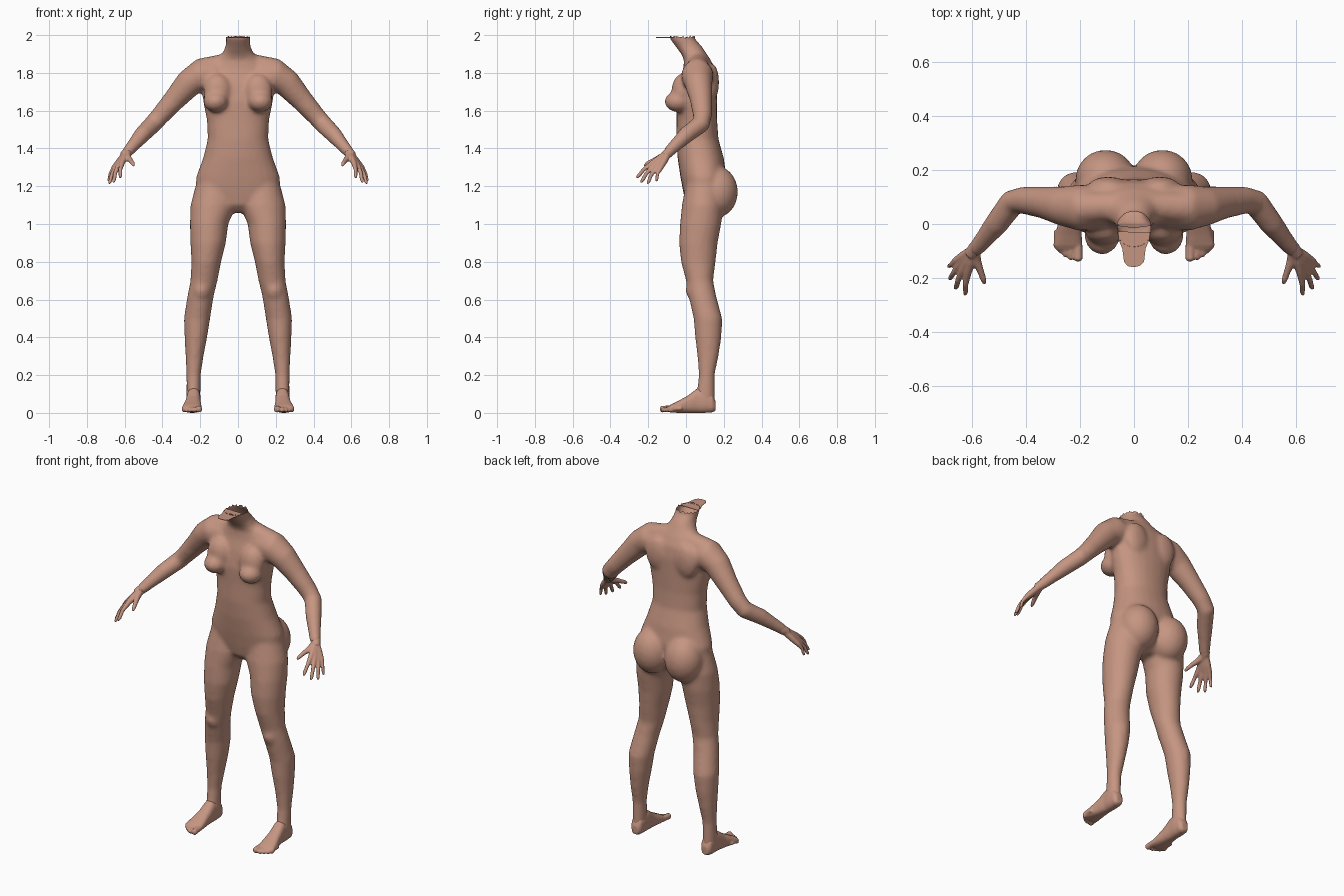
import bpy, bmesh, math, random
from mathutils import Vector, Matrix

random.seed(4)
cube = bpy.data.objects.get("Cube")
if cube:
    bpy.data.objects.remove(cube)

skin = bpy.data.materials.new("skin")
skin.use_nodes = True
tone = (0.56, 0.30, 0.22, 1)
skin.diffuse_color = tone
bsdf = skin.node_tree.nodes["Principled BSDF"]
bsdf.inputs["Base Color"].default_value = tone
bsdf.inputs["Roughness"].default_value = 0.8
SIDES = 24


def bridge(bm, rings):
    """Join rings of points into a closed skin."""
    loops = [[bm.verts.new(p) for p in ring] for ring in rings]
    for a, b in zip(loops, loops[1:]):
        for i in range(SIDES):
            j = (i + 1) % SIDES
            bm.faces.new((a[i], a[j], b[j], b[i]))
    bm.faces.new(loops[0])
    bm.faces.new(loops[-1])


def oval(centre, u, v, power=2.0):
    pts = []
    for i in range(SIDES):
        t = math.tau * i / SIDES
        c, s = math.cos(t), math.sin(t)
        c = math.copysign(abs(c) ** (2 / power), c)
        s = math.copysign(abs(s) ** (2 / power), s)
        pts.append(centre + u * c + v * s)
    return pts


def column(bm, rows, side=1, power=2.0):
    """Upright loft: z, centre x, half width, front y, back y."""
    bridge(bm, [oval(Vector((side * x, (f + b) / 2, z)), Vector((w, 0, 0)),
                     Vector((0, (b - f) / 2, 0)), power) for z, x, w, f, b in rows])


def tube(bm, rows, side=1):
    """Round tube along points: x, y, z, radius."""
    pts = [Vector(r[:3]) for r in rows]
    rings = []
    for i, p in enumerate(pts):
        d = pts[min(i + 1, len(pts) - 1)] - pts[max(i - 1, 0)]
        u = d.cross(Vector((0.5, 0.5, 0.7))).normalized()
        v = d.cross(u).normalized()
        rings.append(oval(p, u * rows[i][3], v * rows[i][3]))
    bridge(bm, [[Vector((q.x * side, q.y, q.z)) for q in r] for r in rings])


def ball(bm, centre, radii, side=1):
    m = Matrix.Translation((centre[0] * side, *centre[1:])) @ Matrix.Diagonal((*radii, 1))
    bmesh.ops.create_uvsphere(bm, u_segments=24, v_segments=14, radius=1, matrix=m)


def finish(name, bm, voxel, rounds):
    """Fuse overlapping forms into one smooth surface."""
    bmesh.ops.recalc_face_normals(bm, faces=bm.faces)
    me = bpy.data.meshes.new(name)
    bm.to_mesh(me)
    bm.free()
    ob = bpy.data.objects.new(name, me)
    bpy.context.collection.objects.link(ob)
    fuse = ob.modifiers.new("fuse", "REMESH")
    fuse.mode = "VOXEL"
    fuse.voxel_size = voxel
    soft = ob.modifiers.new("soften", "SMOOTH")
    soft.factor = 0.5
    soft.iterations = rounds
    dg = bpy.context.evaluated_depsgraph_get()
    baked = bpy.data.meshes.new_from_object(ob.evaluated_get(dg))
    ob.modifiers.clear()
    ob.data = baked
    baked.materials.clear()
    baked.materials.append(skin)
    baked.polygons.foreach_set("use_smooth", [True] * len(baked.polygons))
    return ob


# Torso and neck
bm = bmesh.new()
column(bm, [
    (1.06, 0, .06, .04, .14), (1.10, 0, .15, 0, .19), (1.17, 0, .225, -.015, .20),
    (1.25, 0, .222, -.03, .215), (1.35, 0, .185, -.045, .20), (1.45, 0, .16, -.052, .172),
    (1.55, 0, .165, -.05, .165), (1.65, 0, .185, -.052, .165), (1.75, 0, .195, -.035, .165),
    (1.82, 0, .17, -.015, .155), (1.87, 0, .12, -.01, .13), (1.90, 0, .085, -.025, .11),
    (1.94, 0, .066, -.055, .085), (1.98, 0, .064, -.085, .048), (2.04, 0, .066, -.11, .02)],
    power=2.2)

for s in (1, -1):
    # Legs
    column(bm, [
        (1.22, .12, .10, 0, .19), (1.10, .13, .122, -.022, .20), (1.0, .153, .102, -.032, .187),
        (.9, .158, .094, -.037, .168), (.8, .168, .079, -.027, .157), (.7, .18, .072, 0, .144),
        (.62, .198, .070, .013, .16), (.5, .217, .070, .040, .192), (.4, .223, .060, .048, .188),
        (.3, .230, .048, .060, .173), (.2, .235, .038, .067, .152), (.1, .236, .037, .055, .152),
        (.03, .236, .037, .045, .152)], s)
    # Chest, shoulder blades, seat and knees
    ball(bm, (.118, -.042, 1.648), (.066, .072, .056), s)
    ball(bm, (.108, -.022, 1.70), (.075, .055, .095), s)
    ball(bm, (.095, .138, 1.75), (.075, .037, .10), s)
    ball(bm, (.105, .165, 1.17), (.112, .11, .135), s)
    ball(bm, (.193, .05, .65), (.05, .052, .06), s)
    # Slope from neck to shoulder
    tube(bm, [(0, .06, 1.865, .058), (.1, .065, 1.84, .056), (.2, .06, 1.815, .062)], s)
    # Arms
    tube(bm, [
        (.11, .06, 1.79, .078), (.20, .06, 1.787, .086), (.26, .066, 1.745, .074),
        (.335, .08, 1.66, .060), (.41, .088, 1.575, .051), (.45, .08, 1.53, .049),
        (.505, .005, 1.475, .045), (.55, -.05, 1.422, .036), (.583, -.09, 1.383, .031),
        (.59, -.10, 1.374, .029)], s)
body = finish("body", bm, .01, 14)

# Open, ragged rim at the top of the neck
bm = bmesh.new()
bm.from_mesh(body.data)
bmesh.ops.bisect_plane(bm, geom=bm.verts[:] + bm.edges[:] + bm.faces[:],
                       plane_co=(0, 0, 1.984), plane_no=(0, 0, 1), clear_outer=True)
for v in bm.verts:
    if v.is_boundary and v.co.z > 1.95:
        v.co.z += random.uniform(0, .014)
bm.to_mesh(body.data)
bm.free()

# Ragged flap under the missing chin
half = [(.060, -.03), (.056, -.06), (.043, -.09), (.037, -.14), (.024, -.153), (.009, -.158)]
outline = half + [(-x, y + random.uniform(-.004, .004)) for x, y in reversed(half)]
bm = bmesh.new()
bm.faces.new([bm.verts.new((x, y, 1.986)) for x, y in outline])
flap_mesh = bpy.data.meshes.new("chin_flap")
bm.to_mesh(flap_mesh)
bm.free()
flap_mesh.materials.append(skin)
flap = bpy.data.objects.new("chin_flap", flap_mesh)
bpy.context.collection.objects.link(flap)
flap.modifiers.new("thickness", "SOLIDIFY").thickness = .003

# Knuckle, tip and radius of each finger
fingers = [
    ((.613, -.175, 1.325), (.624, -.262, 1.245), .0105),
    ((.633, -.170, 1.308), (.660, -.240, 1.220), .0105),
    ((.648, -.155, 1.297), (.682, -.205, 1.213), .0100),
    ((.657, -.135, 1.297), (.687, -.158, 1.226), .0090)]
# Tip and radius of each toe
toes = [(.207, -.138, .0165), (.234, -.133, .0115), (.253, -.122, .011),
        (.270, -.109, .0105), (.286, -.092, .010)]

for s, label in ((1, "left"), (-1, "right")):
    # Hand
    bm = bmesh.new()
    wrist = Vector((.588, -.092, 1.378))
    tube(bm, [(.565, -.07, 1.402, .029), (*wrist, .027), (.605, -.115, 1.36, .024)], s)
    for knuckle, tip, r in fingers:
        k, t = Vector(knuckle), Vector(tip)
        mid = k.lerp(t, .5) + Vector((.004, -.004, .005))
        tube(bm, [(*wrist, .019), (*wrist.lerp(k, .6), .018), (*k, .0145),
                  (*mid, r), (*k.lerp(t, .85), r * .95), (*t, r * .6)], s)
    tube(bm, [(*wrist, .020), (.583, -.135, 1.352, .018), (.567, -.175, 1.335, .0125),
              (.557, -.205, 1.32, .011), (.552, -.222, 1.308, .006)], s)
    finish("hand_" + label, bm, .005, 3)

    # Foot
    bm = bmesh.new()
    rows = [(.157, .235, .020, .012, .06), (.14, .235, .034, .003, .10), (.10, .235, .038, 0, .13),
            (.06, .235, .037, 0, .13), (.01, .238, .041, 0, .092), (-.04, .242, .049, 0, .064),
            (-.08, .245, .054, .002, .044), (-.097, .242, .046, .006, .032)]
    bridge(bm, [oval(Vector((s * x, y, (lo + hi) / 2)), Vector((w, 0, 0)),
                     Vector((0, 0, (hi - lo) / 2)), 2.5) for y, x, w, lo, hi in rows])
    for x, y, r in toes:
        tube(bm, [(x, y + .07, .024, r), (x, y + .03, .022, r), (x, y + .01, r + .003, r * 1.1),
                  (x, y, r + .001, r * .6)], s)
    finish("foot_" + label, bm, .005, 4)
